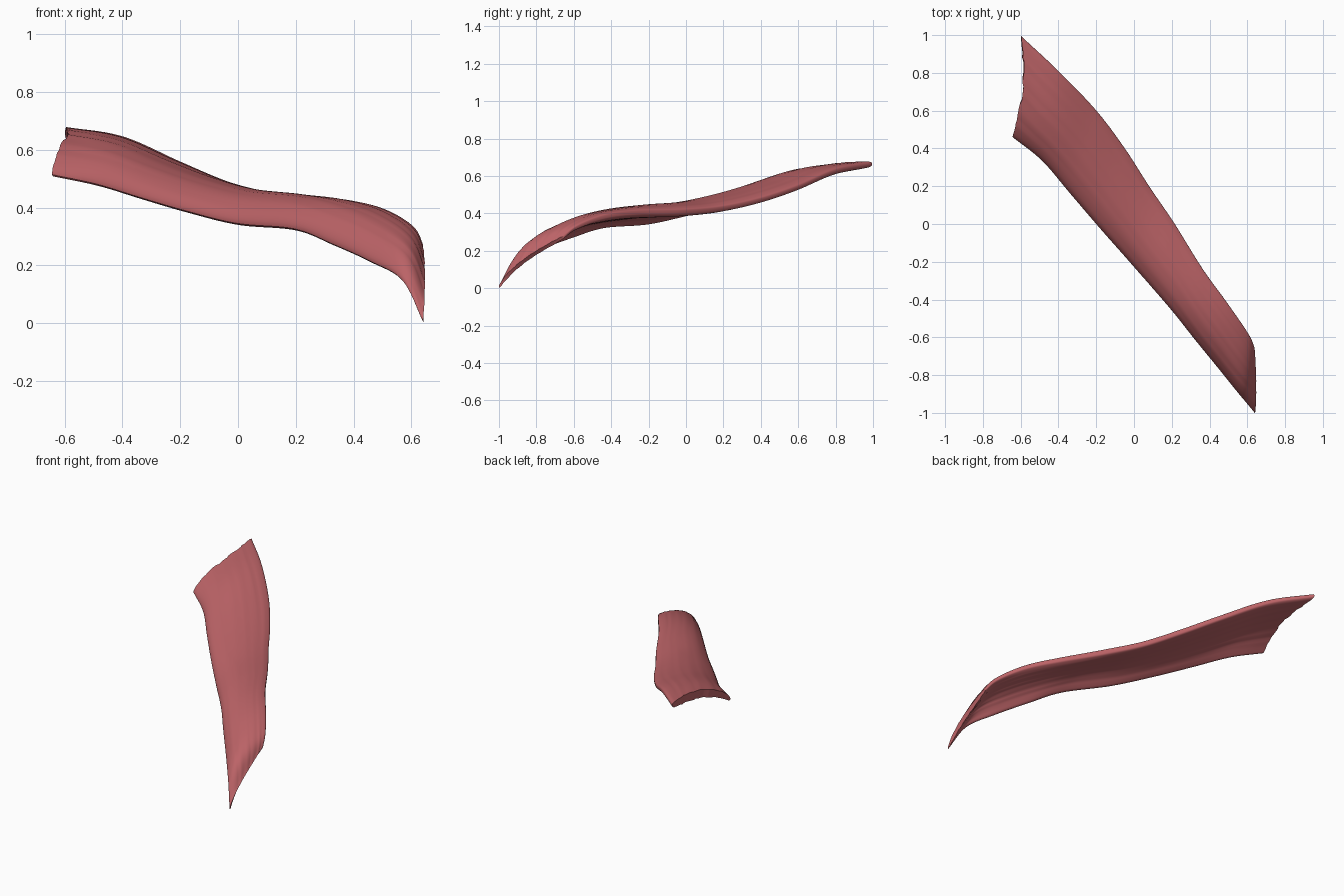
import bpy, bmesh, math, random
from mathutils import Vector

if "Cube" in bpy.data.objects:
    bpy.data.objects.remove(bpy.data.objects["Cube"])

random.seed(4)

# Stations along the strap: front edge, back edge, arch height, half thickness
STATIONS = [
    ((-.640, .464, .508), (-.598, .995, .664), .050, .027),
    ((-.48, .338, .474), (-.40, .810, .629), .053, .033),
    ((-.33, .163, .428), (-.20, .600, .539), .050, .034),
    ((-.18, -.012, .384), (-.05, .400, .472), .050, .034),
    ((.00, -.215, .340), (.08, .198, .428), .054, .033),
    ((.20, -.445, .321), (.215, .00, .410), .056, .032),
    ((.33, -.608, .270), (.365, -.24, .407), .060, .030),
    ((.46, -.768, .211), (.495, -.42, .386), .056, .028),
    ((.57, -.908, .146), (.598, -.57, .332), .046, .022),
    ((.641, -.998, .003), (.636, -.650, .275), .038, .013),
]
ALONG, ACROSS = 90, 36


def smooth(vals, u):
    """Catmull-Rom interpolation through evenly spaced values."""
    n = len(vals) - 1
    i = min(int(u * n), n - 1)
    f = u * n - i
    b, c = vals[i], vals[i + 1]
    a = vals[i - 1] if i > 0 else b * 2 - c
    d = vals[i + 2] if i + 2 <= n else c * 2 - b
    return b + ((c - a) + ((a * 2 - b * 5 + c * 4 - d) + (b * 3 - a - c * 3 + d) * f) * f) * (f * .5)


front = [Vector(s[0]) for s in STATIONS]
back = [Vector(s[1]) for s in STATIONS]
arch = [s[2] for s in STATIONS]
thick = [s[3] for s in STATIONS]
fray = [random.uniform(-.006, .006) for _ in range(ACROSS + 1)]
phase = [random.uniform(0, 6.28) for _ in range(3)]


def centre(u, j):
    """Point on the middle sheet, arched towards the front edge."""
    t = .5 - .5 * math.cos(math.pi * j / ACROSS)
    p = smooth(front, u).lerp(smooth(back, u), t)
    p.z += smooth(arch, u) * math.sin(math.pi * t ** .65)
    # torn, bowed upper end
    end = max(0, 1 - u / .08)
    p.x += end * (.03 * math.sin(math.pi * t) + fray[j] * math.sin(math.pi * t))
    return p, t


grid = [[centre(i / ALONG, j) for j in range(ACROSS + 1)] for i in range(ALONG + 1)]
bm = bmesh.new()
rings = []
for i in range(ALONG + 1):
    u = i / ALONG
    # belly of the underside is fuller in the lower half
    belly = .95 + .25 * math.exp(-((u - .62) / .2) ** 2)
    top, under = [], []
    for j in range(ACROSS + 1):
        p, t = grid[i][j]
        du = grid[min(i + 1, ALONG)][j][0] - grid[max(i - 1, 0)][j][0]
        dt = grid[i][min(j + 1, ACROSS)][0] - grid[i][max(j - 1, 0)][0]
        n = du.cross(dt).normalized()
        # full rounded rims, with shallow fibre grooves running lengthwise
        rim = (4 * t * (1 - t)) ** .27 if 0 < j < ACROSS else 0
        h = smooth(thick, u) * rim
        groove = .0015 * rim * (math.sin(38 * t + 5 * u + phase[0]) + .6 * math.sin(61 * t - 4 * u + phase[1]))
        groove *= .3 + .5 * abs(2 * u - 1)
        top.append(bm.verts.new(p + n * (h * .93 + groove)))
        if 0 < j < ACROSS:
            under.append(bm.verts.new(p - n * (h * belly + groove)))
    rings.append(top + under[::-1])

# Skin between rings
count = len(rings[0])
for a, b in zip(rings, rings[1:]):
    for k in range(count):
        m = (k + 1) % count
        bm.faces.new((a[k], a[m], b[m], b[k]))

# End caps as strips between top and underside
for ring in (rings[0], rings[-1]):
    for j in range(ACROSS):
        quad = [ring[j], ring[j + 1], ring[-j - 1], ring[-j]]
        face = list(dict.fromkeys(quad))
        bm.faces.new(face)
bmesh.ops.recalc_face_normals(bm, faces=bm.faces)

mesh = bpy.data.meshes.new("muscle_strap")
bm.to_mesh(mesh)
bm.free()
strap = bpy.data.objects.new("muscle_strap", mesh)
bpy.context.collection.objects.link(strap)

red = bpy.data.materials.new("muscle red")
red.diffuse_color = (.50, .125, .135, 1)
red.use_nodes = True
red.node_tree.nodes["Principled BSDF"].inputs["Base Color"].default_value = red.diffuse_color
mesh.materials.append(red)

bpy.context.view_layer.objects.active = strap
strap.select_set(True)
bpy.ops.object.shade_smooth_by_angle(angle=math.radians(40))
